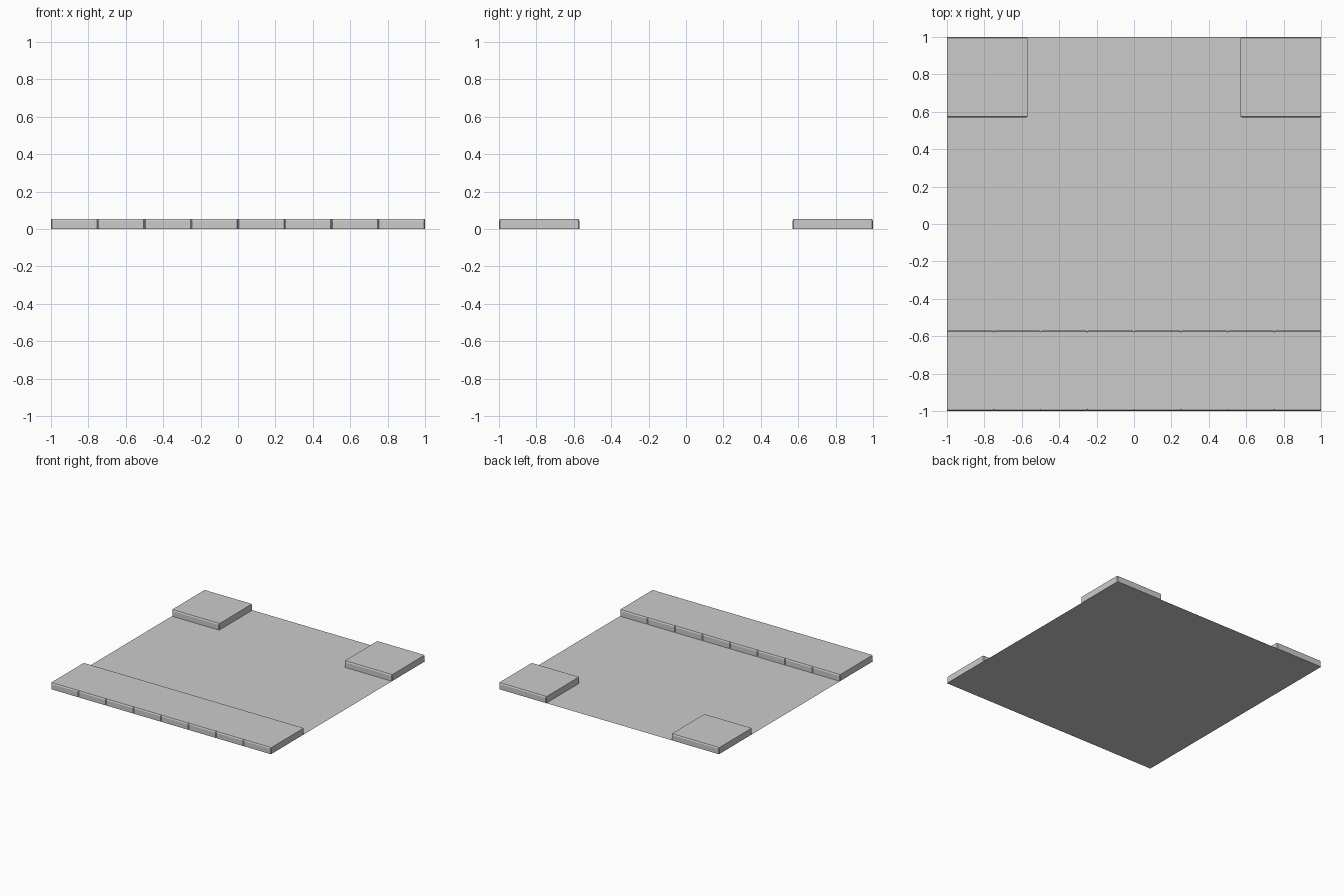
import bpy, bmesh

cube = bpy.data.objects.get("Cube")
if cube:
    bpy.data.objects.remove(cube, do_unlink=True)

H = 0.053      # kerb height
INNER = 0.57   # inner edge of the raised pavement
CUT = 0.005    # chamfer size

grey = bpy.data.materials.new("pavement grey")
grey.use_nodes = True
colour = (0.6, 0.6, 0.6, 1)
grey.diffuse_color = colour
grey.node_tree.nodes["Principled BSDF"].inputs["Base Color"].default_value = colour


def finish(name, bm):
    mesh = bpy.data.meshes.new(name)
    bm.normal_update()
    bm.to_mesh(mesh)
    bm.free()
    mesh.materials.append(grey)
    ob = bpy.data.objects.new(name, mesh)
    bpy.context.collection.objects.link(ob)


def notched_outline(x0, x1, y0, y1, count, inset):
    """Plan outline with clipped corners and small V notches at the slab seams."""
    step = (x1 - x0) / count
    front = []
    for i in range(count):
        a = x0 + i * step
        front += [(a, y0 + CUT + inset), (a + CUT, y0 + inset),
                  (a + step - CUT, y0 + inset)]
    front.append((x1, y0 + CUT + inset))
    back = [(x, y0 + y1 - y) for x, y in reversed(front)]
    return front + back


def kerb(name, x0, x1, y0, y1, count):
    """Slab open underneath, with its front and back top edges chamfered."""
    bm = bmesh.new()
    rings = []
    for z, inset in ((0, 0), (H - 2 * CUT, 0), (H, CUT)):
        plan = notched_outline(x0, x1, y0, y1, count, inset)
        rings.append([bm.verts.new((x, y, z)) for x, y in plan])
    for low, high in zip(rings, rings[1:]):
        for i in range(len(low)):
            j = (i + 1) % len(low)
            bm.faces.new((low[i], low[j], high[j], high[i]))
    bm.faces.new(rings[-1])
    finish(name, bm)


# Flat road surface
bm = bmesh.new()
bmesh.ops.create_grid(bm, x_segments=1, y_segments=1, size=1)
finish("road_surface", bm)

# Long pavement along the front, and two corner pavements at the back
kerb("front_pavement", -1, 1, -1, -INNER, 8)
kerb("back_left_pavement", INNER, 1, INNER, 1, 1)
kerb("back_right_pavement", -1, -INNER, INNER, 1, 1)
